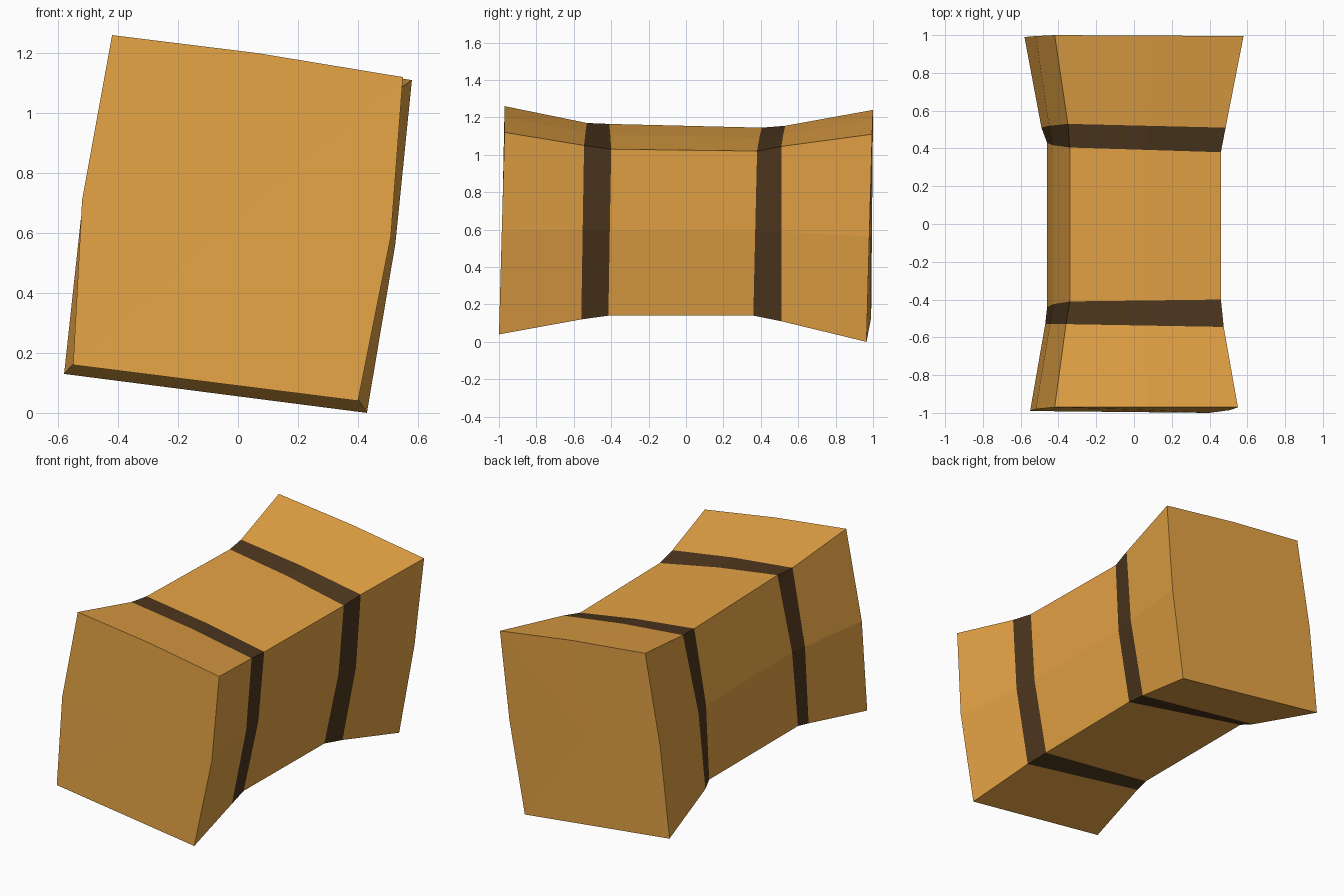
import bpy
from mathutils import Vector

if "Cube" in bpy.data.objects:
    bpy.data.objects.remove(bpy.data.objects["Cube"])


def material(name, color):
    m = bpy.data.materials.new(name)
    m.diffuse_color = (*color, 1)
    m.use_nodes = True
    m.node_tree.nodes["Principled BSDF"].inputs["Base Color"].default_value = m.diffuse_color
    return m


straw = material("straw", (0.79, 0.37, 0.06))
twine = material("twine", (0.075, 0.038, 0.013))


def ring(tl, tr, br, bl, top=0.01, side=0.03):
    """Eight-point cross-section: four corners plus slightly bulged edge middles."""
    tl, tr, br, bl = map(Vector, (tl, tr, br, bl))
    return [tl, (tl + tr) / 2 + Vector((0, 0, top)),
            tr, (tr + br) / 2 + Vector((side, 0, 0.01)),
            br, (br + bl) / 2,
            bl, (bl + tl) / 2 - Vector((side, 0, 0))]


def section(name, a, b, mat, cap=None):
    """Flat-faced tube between two rings, optionally closed at one end."""
    verts = a + b
    n = len(a)
    faces = [(i, (i + 1) % n, n + (i + 1) % n, n + i) for i in range(n)]
    if cap:
        start, loop = (0, a) if cap == "front" else (n, b)
        verts = verts + [sum(loop, Vector()) / n]
        for i in range(n):
            f = (start + i, start + (i + 1) % n, 2 * n)
            faces.append(f[::-1] if cap == "front" else f)
    me = bpy.data.meshes.new(name)
    me.from_pydata(verts, [], faces)
    me.materials.append(mat)
    bpy.context.collection.objects.link(bpy.data.objects.new(name, me))


# Cross-sections from front to back: flared ends, pinched at the bindings
front = ring((-.42, -.97, 1.26), (.55, -.97, 1.12), (.40, -1, .04), (-.55, -.99, .16), side=.035)
tie_a = ring((-.36, -.53, 1.17), (.475, -.545, 1.05), (.35, -.56, .12), (-.47, -.53, .235))
tie_b = ring((-.34, -.41, 1.165), (.46, -.40, 1.03), (.33, -.415, .14), (-.46, -.44, .25))
tie_c = ring((-.34, .405, 1.145), (.46, .38, 1.02), (.34, .36, .14), (-.46, .43, .25))
tie_d = ring((-.35, .53, 1.155), (.485, .51, 1.045), (.36, .51, .11), (-.49, .51, .23))
back = ring((-.42, 1, 1.24), (.58, .995, 1.11), (.43, .965, 0), (-.58, .99, .13), side=.02)

# Bale body and its two bindings
section("bale_front_end", front, tie_a, straw, "front")
section("front_binding", tie_a, tie_b, twine)
section("bale_middle", tie_b, tie_c, straw)
section("back_binding", tie_c, tie_d, twine)
section("bale_back_end", tie_d, back, straw, "back")
